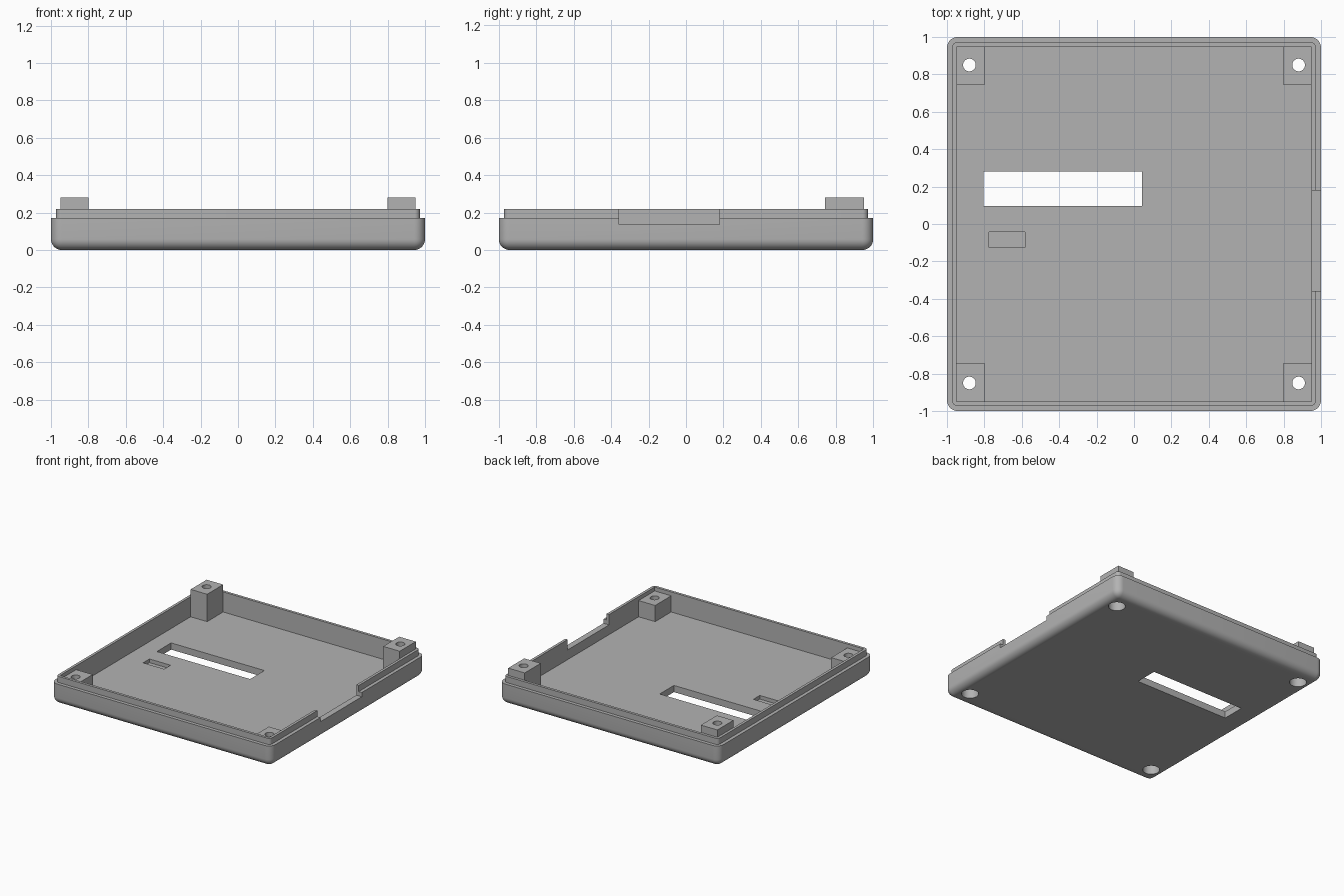
import bpy, bmesh, math
from mathutils import Matrix, Vector

FLOOR, SHOULDER, RIM = 0.055, 0.17, 0.22
INNER, LIP = 0.95, 0.972
HOLE_X, HOLE_Y = 0.88, 0.85

if "Cube" in bpy.data.objects:
    bpy.data.objects.remove(bpy.data.objects["Cube"], do_unlink=True)

grey = bpy.data.materials.new("plain grey")
grey.use_nodes = True
colour = (0.45, 0.45, 0.45, 1)
grey.diffuse_color = colour
grey.node_tree.nodes["Principled BSDF"].inputs["Base Color"].default_value = colour


def add_object(name, bm):
    mesh = bpy.data.meshes.new(name)
    bm.to_mesh(mesh)
    bm.free()
    mesh.materials.append(grey)
    obj = bpy.data.objects.new(name, mesh)
    bpy.context.collection.objects.link(obj)
    return obj


def box(name, low, high, radius=0, round_bottom=False):
    """Box between two corners; optionally round its upright and bottom edges."""
    low, high = Vector(low), Vector(high)
    bm = bmesh.new()
    bmesh.ops.create_cube(bm, size=1, matrix=Matrix.Translation((low + high) / 2)
                          @ Matrix.Diagonal((*(high - low), 1)))
    if radius:
        edges = []
        for e in bm.edges:
            a, b = (v.co.z for v in e.verts)
            upright = abs(a - b) > 1e-4
            at_bottom = max(a, b) < low.z + 1e-4
            if upright or (round_bottom and at_bottom):
                edges.append(e)
        bmesh.ops.bevel(bm, geom=edges, offset=radius, segments=8,
                        profile=0.5, affect='EDGES')
    return add_object(name, bm)


def cylinder(name, x, y, radius, bottom, top):
    bm = bmesh.new()
    bmesh.ops.create_cone(bm, cap_ends=True, segments=40, radius1=radius,
                          radius2=radius, depth=top - bottom,
                          matrix=Matrix.Translation((x, y, (top + bottom) / 2)))
    return add_object(name, bm)


def combine(obj, tool, operation):
    mod = obj.modifiers.new("combine", 'BOOLEAN')
    mod.operation, mod.object, mod.solver = operation, tool, 'EXACT'
    bpy.context.view_layer.objects.active = obj
    bpy.ops.object.modifier_apply(modifier=mod.name)
    bpy.data.objects.remove(tool, do_unlink=True)


def drill(obj, x, y):
    """Screw hole with a wide counterbore from below."""
    combine(obj, cylinder("screw_cutter", x, y, 0.034, -0.1, 0.5), 'DIFFERENCE')
    combine(obj, cylinder("head_cutter", x, y, 0.063, -0.1, 0.12), 'DIFFERENCE')


def smooth(obj):
    bpy.ops.object.select_all(action='DESELECT')
    obj.select_set(True)
    bpy.context.view_layer.objects.active = obj
    bpy.ops.object.shade_smooth_by_angle(angle=math.radians(30))


# Tray: rounded shell with a stepped lip
tray = box("tray", (-1, -1, 0), (1, 1, SHOULDER), 0.058, True)
combine(tray, box("lip", (-LIP, -LIP, 0.1), (LIP, LIP, RIM), 0.028), 'UNION')

# Cavity, display slot, shallow recess and side notch
for low, high in (
    ((-INNER, -INNER, FLOOR), (INNER, INNER, 0.5)),
    ((-0.805, 0.097, -0.1), (0.042, 0.282, 0.1)),
    ((-0.775, -0.125, 0.025), (-0.583, -0.042, 0.1)),
    ((0.9, -0.358, 0.135), (1.1, 0.178, 0.5)),
):
    combine(tray, box("cutter", low, high), 'DIFFERENCE')

# Corner posts: the back pair stands above the rim
for sx, side in ((1, "left"), (-1, "right")):
    for sy, end, top in ((-1, "front", 0.188), (1, "back", 0.28)):
        xs = sorted((sx * 0.8, sx * INNER))
        ys = sorted((sy * 0.742, sy * INNER))
        post = box(f"{end}_{side}_post", (xs[0], ys[0], FLOOR), (xs[1], ys[1], top))
        for part in (tray, post):
            drill(part, sx * HOLE_X, sy * HOLE_Y)
        smooth(post)
smooth(tray)
